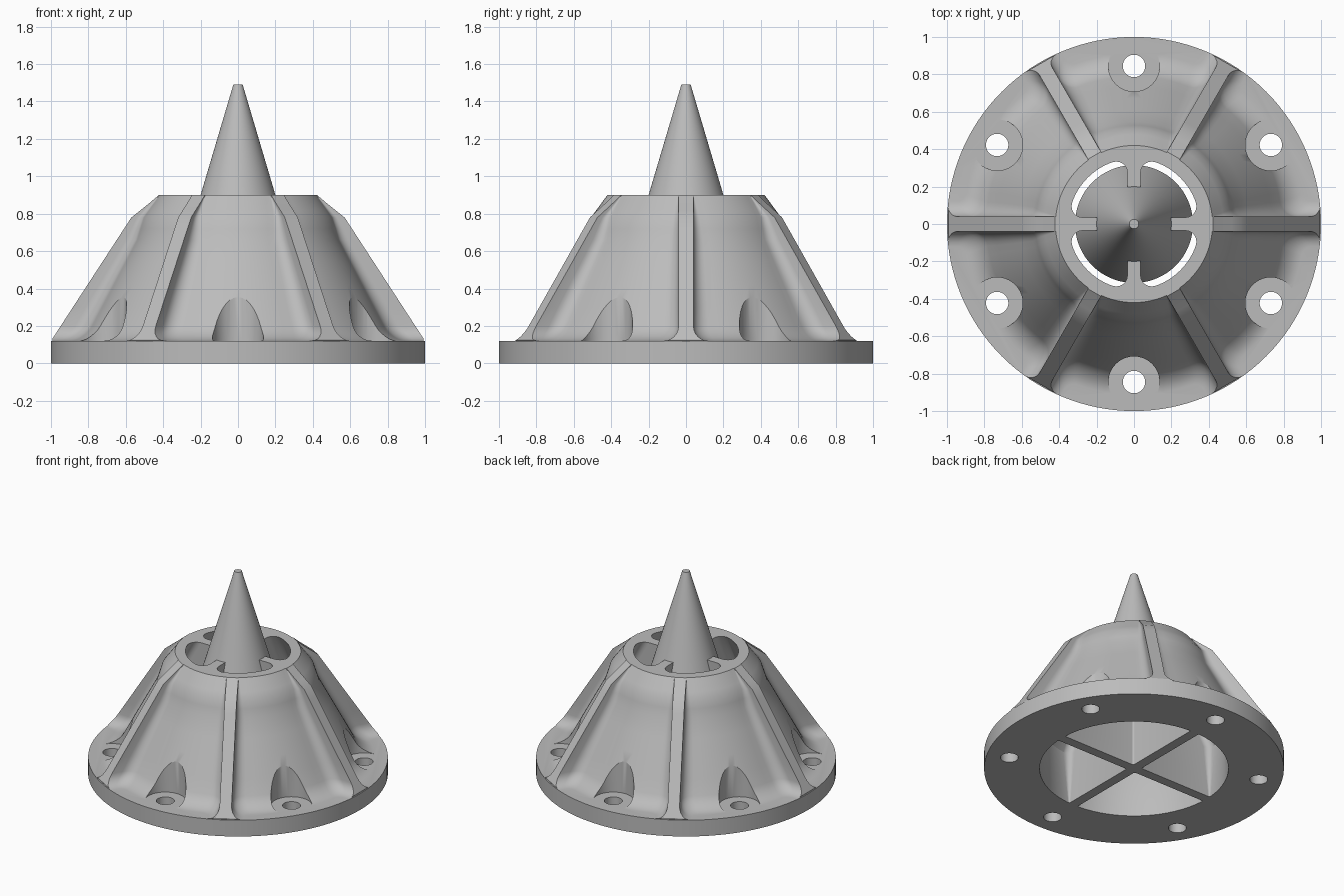
import bpy, bmesh, math
from mathutils import Vector, Matrix

cube = bpy.data.objects.get("Cube")
if cube:
    bpy.data.objects.remove(cube)

grey = bpy.data.materials.new("plain_grey")
grey.use_nodes = True
grey.diffuse_color = (0.5, 0.5, 0.5, 1)
grey.node_tree.nodes["Principled BSDF"].inputs["Base Color"].default_value = (0.5, 0.5, 0.5, 1)

BASE, TOP, RIB = 0.12, 0.9, 0.04
turn = lambda p, a: Matrix.Rotation(a, 2) @ Vector(p)
polar = lambda r, a: Vector((r * math.cos(a), r * math.sin(a)))


def lerp(a, b, n):
    return [a + (b - a) * i / n for i in range(n + 1)]


def loft(bm, rings):
    """Skin a stack of (height, outline) rings and cap both ends."""
    loops = [[bm.verts.new((p.x, p.y, z)) for p in pts] for z, pts in rings]
    n = len(loops[0])
    for lo, hi in zip(loops, loops[1:]):
        for i in range(n):
            j = (i + 1) % n
            bm.faces.new((lo[i], lo[j], hi[j], hi[i]))
    bm.faces.new(loops[0][::-1])
    bm.faces.new(loops[-1])


def finish(name, bm):
    bmesh.ops.recalc_face_normals(bm, faces=bm.faces)
    me = bpy.data.meshes.new(name)
    bm.to_mesh(me)
    bm.free()
    me.materials.append(grey)
    ob = bpy.data.objects.new(name, me)
    bpy.context.collection.objects.link(ob)
    return ob


def circle(r, n=96, centre=(0, 0)):
    return [Vector(centre) + polar(r, math.tau * i / n) for i in range(n)]


def cylinders(name, r, z0, z1):
    """Six upright cylinders on the bolt circle."""
    bm = bmesh.new()
    for k in range(6):
        c = polar(0.845, math.radians(30 + 60 * k))
        loft(bm, [(z, circle(r, 40, c)) for z in (z0, z1)])
    return finish(name, bm)


def activate(ob):
    bpy.ops.object.select_all(action='DESELECT')
    ob.select_set(True)
    bpy.context.view_layer.objects.active = ob


def combine(ob, other, operation):
    activate(ob)
    mod = ob.modifiers.new(operation.lower(), 'BOOLEAN')
    mod.object, mod.operation, mod.solver = other, operation, 'EXACT'
    bpy.ops.object.modifier_apply(modifier=mod.name)
    bpy.data.objects.remove(other)


def shell_outline(z):
    """Cross-section of the cone with six filleted ribs."""
    f = 0.08
    d = max(0, f - (z - BASE))
    flare = f - math.sqrt(f * f - d * d)
    shoulder = 0.025 * max(0, 1 - abs(z - 0.78) / 0.12)
    floor = 0.42 + 0.528 * (TOP - z) + flare + shoulder
    rib = 0.57 + 0.43 * (0.78 - z) / 0.66 if z < 0.78 else 0.42 + 1.25 * (TOP - z)
    rib = max(rib, floor + 0.003)
    hw = RIB + flare
    fil = min(0.09, 0.6 * (rib - floor))
    c = Vector((math.sqrt((floor + fil) ** 2 - (hw + fil) ** 2), hw + fil))
    phi = math.atan2(c.y, c.x)
    half = [Vector((min(rib, math.sqrt(0.998 ** 2 - hw * hw)), hw))]
    half += [c + polar(fil, a) for a in lerp(-math.pi / 2, phi - math.pi, 6)]
    half += [polar(floor, a) for a in lerp(phi, math.pi / 6, 6)[1:]]
    mirror = [turn((p.x, -p.y), math.pi / 3) for p in half[-2::-1]]
    return [turn(p, k * math.pi / 3) for k in range(6) for p in half + mirror]


def pocket_outline(r, f, k):
    """Quarter-circle opening between the inner cross webs, outer corners rounded by f."""
    hw, g = 0.035, 0.012
    c = Vector((math.sqrt((r - f) ** 2 - (hw + f) ** 2), hw + f))
    phi = math.atan2(c.y, c.x)
    pts = [c + polar(f, a) for a in lerp(-math.pi / 2, phi, 6)]
    pts += [polar(r, a) for a in lerp(phi, math.pi / 2 - phi, 16)[1:-1]]
    pts += [Vector((p.y, p.x)) for p in pts[6::-1]]
    inner = Vector((hw + g, hw + g))
    pts += [inner + polar(g, a) for a in lerp(math.pi, 1.5 * math.pi, 4)]
    return [turn(p, k * math.pi / 2) for p in pts]


# Ribbed conical housing with flared foot
levels = [BASE + 0.08 * (1 - math.cos(i * math.pi / 12)) for i in range(7)]
levels += [0.3, 0.42, 0.54, 0.66, 0.72, 0.78, 0.82, 0.86, TOP]
bm = bmesh.new()
loft(bm, [(0.06, [p * 0.99 for p in shell_outline(BASE)])] + [(z, shell_outline(z)) for z in levels])
housing = finish("ribbed_housing", bm)

# Recesses above the bolts
combine(housing, cylinders("bolt_recess_cutter", 0.137, BASE, 1.0), 'DIFFERENCE')

# Round mounting flange
bm = bmesh.new()
loft(bm, [(z, circle(1.0, 128)) for z in (0, BASE)])
combine(housing, finish("flange", bm), 'UNION')

# Bolt holes
combine(housing, cylinders("bolt_hole_cutter", 0.06, -0.1, 0.3), 'DIFFERENCE')

# Hollow inside, leaving a cross of webs
stations = ((-0.05, 0.63, 0.01), (0.0, 0.63, 0.01), (0.37, 0.63, 0.05), (TOP, 0.35, 0.06), (1.0, 0.35, 0.06))
bm = bmesh.new()
for k in range(4):
    loft(bm, [(z, pocket_outline(r, f, k)) for z, r, f in stations])
combine(housing, finish("pocket_cutter", bm), 'DIFFERENCE')

# Central spike carried by the webs
bm = bmesh.new()
loft(bm, [(z, circle(r)) for z, r in ((0.51, 0.315), (TOP, 0.2), (1.49, 0.025))])
spike = finish("centre_spike", bm)

for ob in (housing, spike):
    activate(ob)
    bpy.ops.object.shade_smooth_by_angle(angle=math.radians(28))
